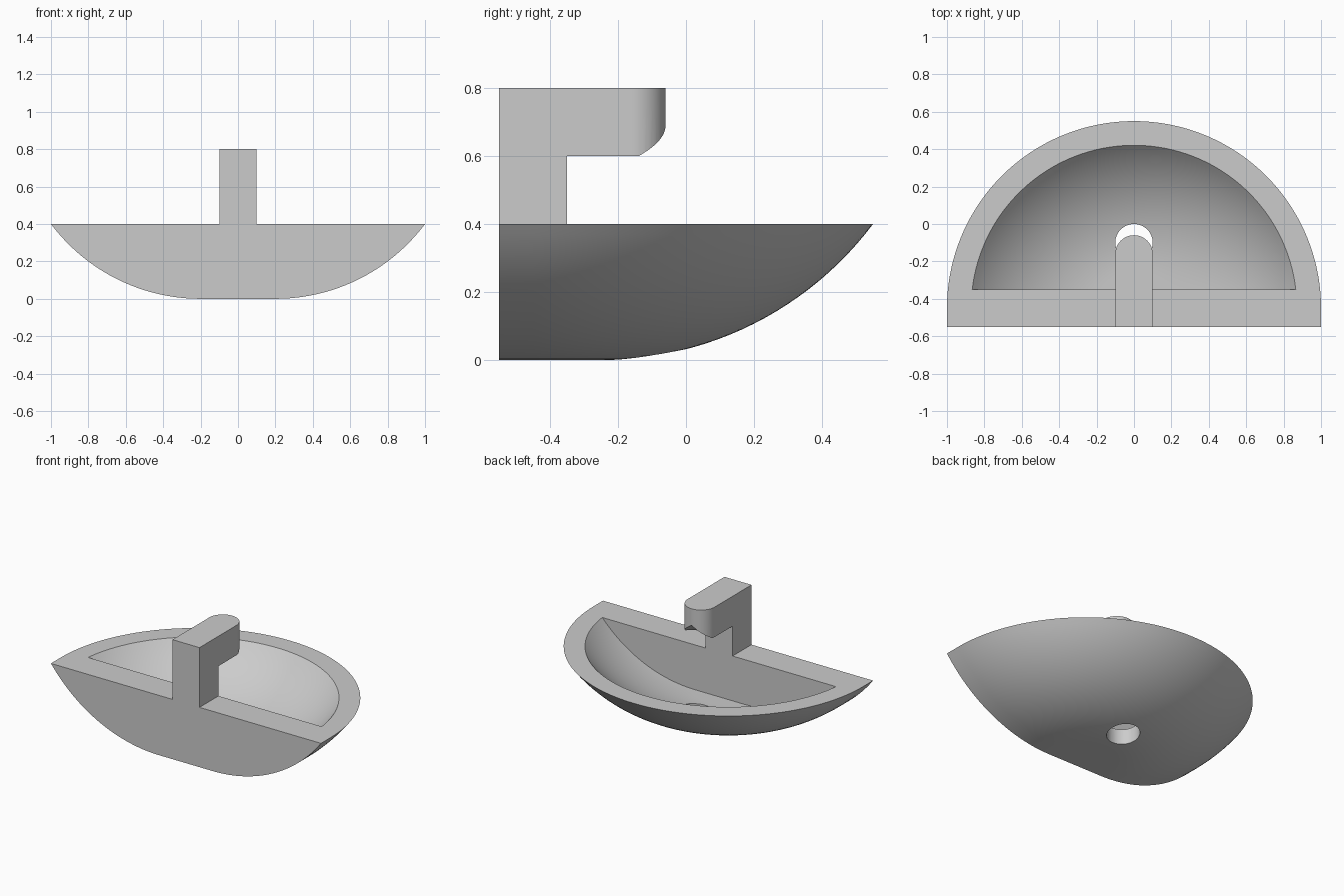
import bpy, bmesh
from math import sin, cos, pi, asin, radians

if "Cube" in bpy.data.objects:
    bpy.data.objects.remove(bpy.data.objects["Cube"])

CY = -0.45          # y of the bowl's axis of revolution
FRONT = -0.55       # flat front plane


def make(name, bm):
    bmesh.ops.recalc_face_normals(bm, faces=bm.faces)
    me = bpy.data.meshes.new(name)
    bm.to_mesh(me)
    bm.free()
    ob = bpy.data.objects.new(name, me)
    bpy.context.collection.objects.link(ob)
    return ob


def arc_profile(radius, n=24):
    # (r, z) arc tangent to the flat floor, up to the rim at z = 0.4
    end = asin((radius ** 2 - 0.36) ** 0.5 / radius)
    return [(0.2 + radius * sin(end * i / n), 1 - radius * cos(end * i / n)) for i in range(n + 1)]


def half_bowl(name, profile, y_front, n=96):
    # half revolution closed by a flat wall at y_front
    bm = bmesh.new()
    rows = []
    for r, z in profile:
        a0 = asin(max(0, y_front - CY) / r)
        pts = []
        for i in range(n + 1):
            a = a0 + (pi - 2 * a0) * i / n
            pts.append((r * cos(a), CY + r * sin(a), z))
        if y_front < CY - 1e-4:
            pts = [(r, y_front, z)] + pts + [(-r, y_front, z)]
        rows.append([bm.verts.new(p) for p in pts])
    for lo, hi in zip(rows, rows[1:]):
        for i in range(len(lo) - 1):
            bm.faces.new((lo[i], lo[i + 1], hi[i + 1], hi[i]))
    bm.faces.new(rows[0])
    bm.faces.new(rows[-1])
    bm.faces.new([row[0] for row in rows] + [row[-1] for row in reversed(rows)])
    return make(name, bm)


def prism(name, pts, vec):
    bm = bmesh.new()
    f = bm.faces.new([bm.verts.new(p) for p in pts])
    ext = bmesh.ops.extrude_face_region(bm, geom=[f], use_keep_orig=True)
    moved = [v for v in ext["geom"] if isinstance(v, bmesh.types.BMVert)]
    bmesh.ops.translate(bm, verts=moved, vec=vec)
    return make(name, bm)


def cone(name, r1, r2, depth, loc):
    bm = bmesh.new()
    bmesh.ops.create_cone(bm, cap_ends=True, segments=64, radius1=r1, radius2=r2, depth=depth)
    bmesh.ops.translate(bm, verts=bm.verts, vec=loc)
    return make(name, bm)


def cut(ob, cutter, op="DIFFERENCE"):
    m = ob.modifiers.new("cut", "BOOLEAN")
    m.operation, m.object, m.solver = op, cutter, "EXACT"
    bpy.context.view_layer.objects.active = ob
    bpy.ops.object.modifier_apply(modifier=m.name)
    bpy.data.objects.remove(cutter, do_unlink=True)


# basin: outer bowl minus hollow and drain hole
basin = half_bowl("basin", arc_profile(1.0), FRONT)
inner = arc_profile(0.9)
cut(basin, half_bowl("hollow", inner + [(inner[-1][0], 0.6)], -0.35))
cut(basin, cone("drain_hole", 0.1, 0.1, 0.8, (0, -0.1, 0.1)))

# faucet: L-shaped side profile trimmed to a round-ended plan
side = [(FRONT, 0.4), (-0.35, 0.4), (-0.35, 0.6), (0.1, 0.6), (0.1, 0.8), (FRONT, 0.8)]
faucet = prism("faucet", [(-0.2, y, z) for y, z in side], (0.4, 0, 0))
plan = [(0.1, -0.7)] + [(0.1 * cos(pi * i / 32), -0.16 + 0.1 * sin(pi * i / 32)) for i in range(33)] + [(-0.1, -0.7)]
cut(faucet, prism("plan_trim", [(x, y, 0.3) for x, y in plan], (0, 0, 0.6)), "INTERSECT")

# tapered outlet under the spout tip
cut(faucet, cone("outlet", 0.196, 0, 0.14, (0, -0.059, 0.62)))

# smooth curves, crisp edges
for ob in (basin, faucet):
    bpy.ops.object.select_all(action="DESELECT")
    ob.select_set(True)
    bpy.context.view_layer.objects.active = ob
    bpy.ops.object.shade_smooth_by_angle(angle=radians(30))
